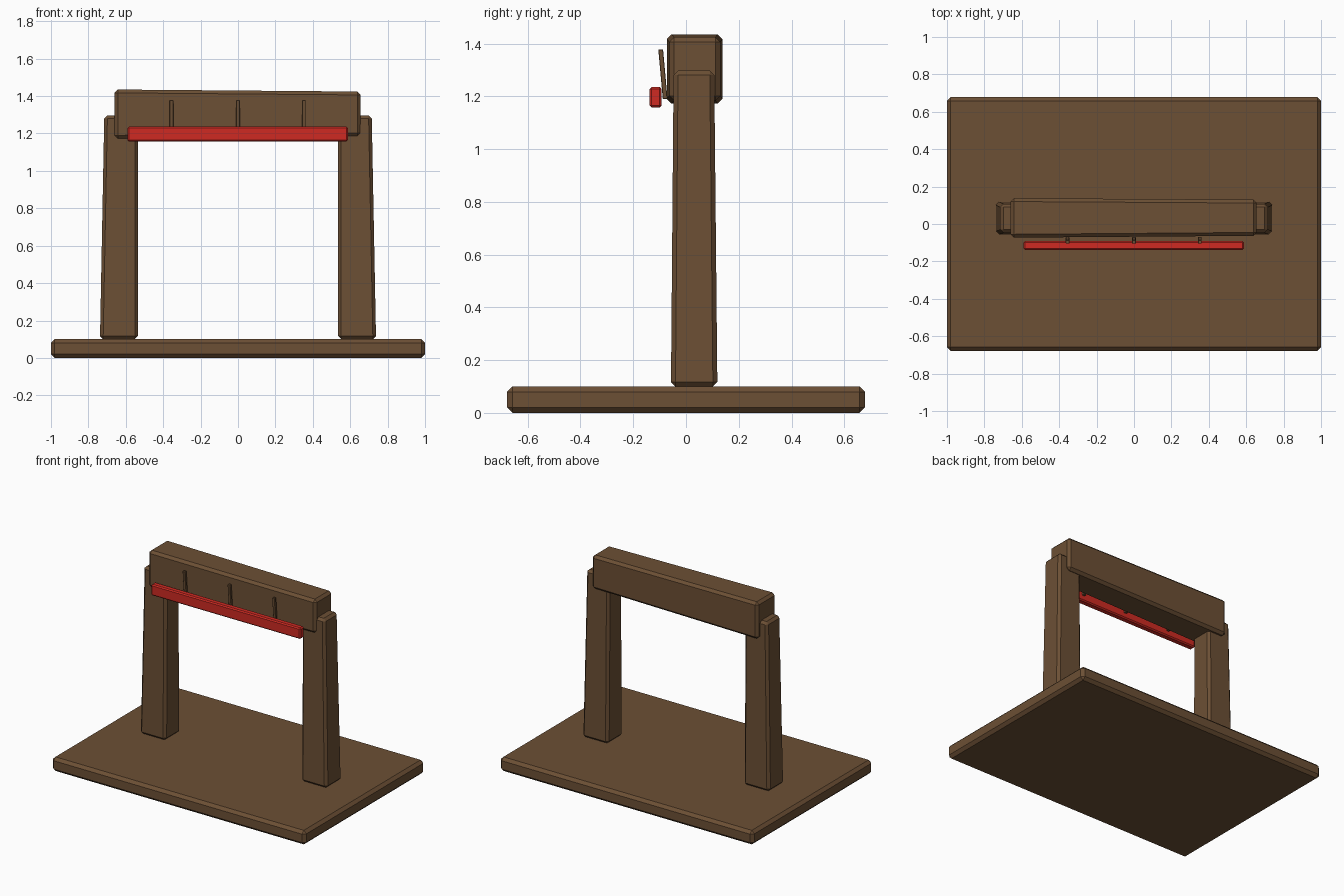
import bpy, bmesh

if "Cube" in bpy.data.objects:
    bpy.data.objects.remove(bpy.data.objects["Cube"])


def material(name, rgb):
    m = bpy.data.materials.new(name)
    m.diffuse_color = (*rgb, 1)
    m.use_nodes = True
    m.node_tree.nodes["Principled BSDF"].inputs["Base Color"].default_value = m.diffuse_color
    return m


brown = material("brown_wood", (0.15, 0.079, 0.035))
red = material("red_paint", (0.62, 0.023, 0.016))


def block(name, mat, axis, lo, hi, bevel):
    """Tapered bevelled box. lo and hi are (position, a0, a1, b0, b1):
    the end rectangles across the given axis, other axes in x, y, z order."""
    bm = bmesh.new()
    bmesh.ops.create_cube(bm, size=2)
    others = [i for i in range(3) if i != axis]
    for v in bm.verts:
        sign = v.co.copy()
        end = hi if sign[axis] > 0 else lo
        v.co[axis] = end[0]
        v.co[others[0]] = end[2] if sign[others[0]] > 0 else end[1]
        v.co[others[1]] = end[4] if sign[others[1]] > 0 else end[3]
    bmesh.ops.bevel(bm, geom=bm.edges[:], offset=bevel, segments=1,
                    profile=0.5, affect='EDGES', clamp_overlap=True)
    me = bpy.data.meshes.new(name)
    bm.to_mesh(me)
    bm.free()
    me.materials.append(mat)
    ob = bpy.data.objects.new(name, me)
    bpy.context.collection.objects.link(ob)
    return ob


# Base board
block("base_board", brown, 2, (0, -1, 1, -0.678, 0.678), (0.1, -1, 1, -0.678, 0.678), 0.02)

# Tapered posts
for side, s in (("left", -1), ("right", 1)):
    bottom, top = sorted((s * 0.535, s * 0.738)), sorted((s * 0.535, s * 0.715))
    block(side + "_post", brown, 2, (0.1, *bottom, -0.057, 0.119),
          (1.297, *top, -0.047, 0.107), 0.017)

# Cross beam, slightly thinner towards the right
block("cross_beam", brown, 0, (-0.66, -0.073, 0.138, 1.172, 1.435),
      (0.656, -0.063, 0.13, 1.184, 1.424), 0.018)

# Leaning pegs
for i, x in enumerate((-0.355, 0, 0.352)):
    block("peg_%d" % (i + 1), brown, 2, (1.19, x - 0.01, x + 0.01, -0.088, -0.07),
          (1.378, x - 0.01, x + 0.01, -0.105, -0.087), 0.002)

# Red rail
block("red_rail", red, 0, (-0.591, -0.138, -0.092, 1.157, 1.236),
      (0.588, -0.138, -0.092, 1.157, 1.236), 0.008)
